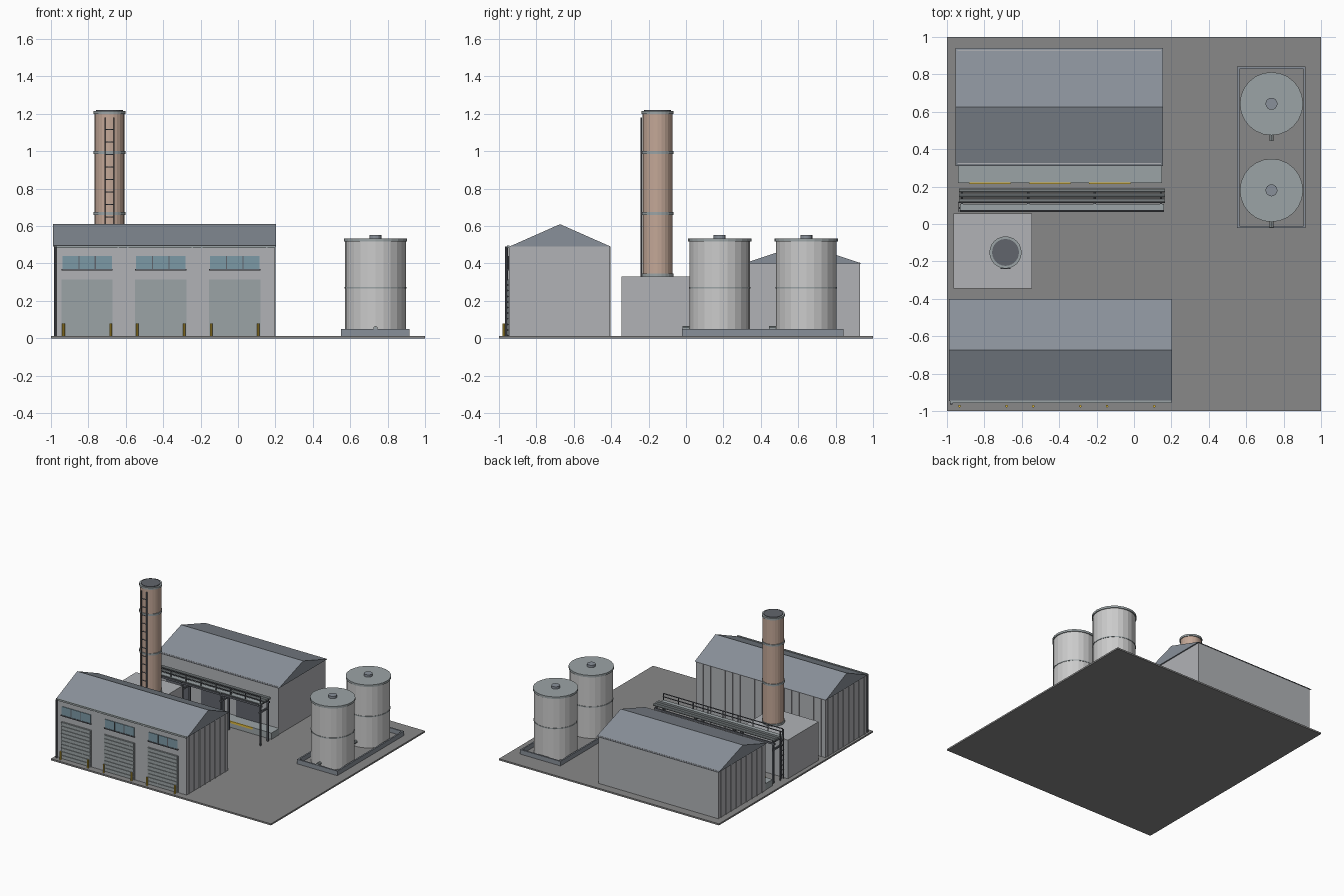
import bpy, bmesh, math
from mathutils import Vector

if "Cube" in bpy.data.objects:
    bpy.data.objects.remove(bpy.data.objects["Cube"])


def mat(name, r, g, b):
    m = bpy.data.materials.new(name)
    m.diffuse_color = (r, g, b, 1)
    m.use_nodes = True
    m.node_tree.nodes["Principled BSDF"].inputs["Base Color"].default_value = m.diffuse_color
    return m


ROOF = mat("slate", .25, .28, .32)
DOOR = mat("door_grey", .33, .37, .38)
GLASS = mat("glass", .2, .32, .38)
BRICK = mat("brick", .55, .39, .31)
YELLOW = mat("yellow", .75, .5, .05)
STEEL = mat("steel", .12, .13, .15)
GROUND = mat("asphalt", .25, .25, .25)
WALL = mat("wall", .44, .45, .47)
TANK = mat("tank", .58, .58, .55)
G = 0.013  # ground level


def finish(name, bm, material):
    bmesh.ops.recalc_face_normals(bm, faces=bm.faces)
    me = bpy.data.meshes.new(name)
    bm.to_mesh(me)
    bm.free()
    me.materials.append(material)
    ob = bpy.data.objects.new(name, me)
    bpy.context.collection.objects.link(ob)
    return ob


def add_box(bm, x0, x1, y0, y1, z0, z1):
    v = bmesh.ops.create_cube(bm, size=1)["verts"]
    for p in v:
        p.co = ((x0 + x1) / 2 + p.co.x * (x1 - x0),
                (y0 + y1) / 2 + p.co.y * (y1 - y0),
                (z0 + z1) / 2 + p.co.z * (z1 - z0))


def boxes(name, material, items):
    bm = bmesh.new()
    for b in items:
        add_box(bm, *b)
    return finish(name, bm, material)


def rods(name, material, items, n=8):
    """Cylinders given as (start, end, radius)."""
    bm = bmesh.new()
    for a, b, r in items:
        a, b = Vector(a), Vector(b)
        d = b - a
        v = bmesh.ops.create_cone(bm, segments=n, radius1=r, radius2=r,
                                  depth=d.length, cap_ends=True)["verts"]
        bmesh.ops.rotate(bm, verts=v, matrix=Vector((0, 0, 1)).rotation_difference(d).to_matrix())
        bmesh.ops.translate(bm, verts=v, vec=(a + b) / 2)
    return finish(name, bm, material)


def disc(x, y, z0, z1, r):
    return ((x, y, z0), (x, y, z1), r)


def gable_roof(name, x0, x1, y0, y1, z0, z1):
    bm = bmesh.new()
    prof = [(y0, z0), (y1, z0), ((y0 + y1) / 2, z1)]
    f = bm.faces.new([bm.verts.new((x0, y, z)) for y, z in prof])
    ext = bmesh.ops.extrude_face_region(bm, geom=[f])["geom"]
    bmesh.ops.translate(bm, vec=(x1 - x0, 0, 0),
                        verts=[g for g in ext if isinstance(g, bmesh.types.BMVert)])
    finish(name, bm, ROOF)


# Ground slab
boxes("ground", GROUND, [(-1, 1, -1, 1, 0, G)])

# Front workshop: walls, roof, gutter, downpipe
boxes("workshop_walls", WALL, [(-.98, .195, -.945, -.41, G, .49)])
gable_roof("workshop_roof", -.99, .203, -.945, -.402, .49, .61)
boxes("workshop_gutter", DOOR, [(-.985, .2, -.957, -.945, .482, .496)])
rods("workshop_downpipe", STEEL, [disc(-.977, -.96, G, .49, .007)])

# Wall ribs on both ends, the back and between the doors
ribs = []
for i in range(8):
    y = -.912 + i * .067
    ribs += [(.195, .2, y - .004, y + .004, G, .49), (-.985, -.98, y - .004, y + .004, G, .49)]
for i in range(17):
    x = -.94 + i * .067
    ribs.append((x - .004, x + .004, -.41, -.405, G, .49))
for x in (-.64, -.59, -.245, -.195, .155):
    ribs.append((x - .004, x + .004, -.95, -.945, G, .49))
boxes("workshop_ribs", WALL, ribs)

# Roller doors with slats, windows, bollards
slats, panes, bars, posts = [], [], [], []
for c in (-.807, -.413, -.018):
    slats.append((c - .137, c + .137, -.951, -.945, G, .315))
    for i in range(10):
        z = G + .004 + i * .03
        slats.append((c - .132, c + .132, -.956, -.951, z, z + .025))
    panes.append((c - .132, c + .132, -.95, -.945, .37, .44))
    bars += [(c + s * .044 - .003, c + s * .044 + .003, -.953, -.945, .37, .44) for s in (-1, 1)]
    bars.append((c - .137, c + .137, -.954, -.945, .362, .37))
    posts += [disc(c + s * .126, -.974, G, .08, .007) for s in (-1, 1)]
boxes("roller_doors", DOOR, slats)
boxes("workshop_windows", GLASS, panes)
boxes("window_bars", STEEL, bars)
rods("bollards", YELLOW, posts)

# Back warehouse with loading dock
boxes("warehouse_walls", WALL, [(-.945, .145, .32, .93, G, .405)])
gable_roof("warehouse_roof", -.955, .155, .31, .94, .4, .505)
boxes("warehouse_ribs", WALL, [(-.95, -.945, .36 + i * .067, .368 + i * .067, G, .4)
                               for i in range(9)])
boxes("loading_dock", DOOR, [(-.942, .15, .22, .32, G, .065)])
docks = (-.77, -.45, -.13)
boxes("dock_doors", STEEL, [(c - .105, c + .105, .312, .32, .065, .26) for c in docks])
boxes("dock_edges", YELLOW, [(c - .11, c + .11, .215, .222, .05, .067) for c in docks])

# Boiler house and chimney
boxes("boiler_house", WALL, [(-.965, -.545, -.345, .055, G, .33)])
cx, cy = -.687, -.152
rods("chimney", BRICK, [disc(cx, cy, .33, 1.215, .08)], 24)
rods("chimney_bands", DOOR, [disc(cx, cy, z - .008, z + .008, .086)
                             for z in (.338, .667, .992, 1.208)], 24)
rods("chimney_mouth", STEEL, [disc(cx, cy, 1.2, 1.221, .072)], 24)
ly = cy - .086
rods("chimney_ladder", STEEL,
     [disc(cx + s * .024, ly, .33, 1.18, .004) for s in (-1, 1)] +
     [((cx - .024, ly, .38 + i * .067), (cx + .024, ly, .38 + i * .067), .003)
      for i in range(12)], 6)

# Pipe rack: frames, pipes, walkway, handrail, ladder
frames = []
for i in range(4):
    x = -.92 + i * .355
    frames += [(x - .006, x + .006, y - .006, y + .006, G, .35) for y in (.085, .18)]
    frames += [(x - .006, x + .006, .068, .19, z, z + .014) for z in (.28, .345)]
frames += [(-.935, .16, y - .005, y + .005, .33, .345) for y in (.085, .18)]
boxes("rack_frames", STEEL, frames)
rods("rack_pipes", DOOR, [((-.935, y, .37), (.165, y, .37), .011) for y in (.18, .152, .124)], 10)
boxes("rack_walkway", DOOR, [(-.93, .16, .065, .106, .359, .366)])
rods("rack_handrail", STEEL,
     [((-.93, .07, z), (.16, .07, z), .004) for z in (.393, .42)] +
     [disc(-.928 + i * .1355, .07, .36, .42, .004) for i in range(9)], 6)
rods("rack_ladder", STEEL,
     [disc(-.937, y, G, .42, .004) for y in (.07, .115)] +
     [((-.937, .07, .05 + i * .04), (-.937, .115, .05 + i * .04), .003) for i in range(8)], 6)

# Storage tanks inside a low bund wall
x0, x1, y0, y1, t = .552, .918, -.022, .842, .012
boxes("bund_wall", ROOF, [(x0, x1, y0, y0 + t, G, .05), (x0, x1, y1 - t, y1, G, .05),
                          (x0, x0 + t, y0 + t, y1 - t, G, .05), (x1 - t, x1, y0 + t, y1 - t, G, .05)])
tx = .735
for i, ty in enumerate((.18, .643)):
    rods(f"tank_{i}", TANK, [disc(tx, ty, G, .52, .162)], 24)
    rods(f"tank_band_{i}", DOOR, [disc(tx, ty, .266, .274, .165)], 24)
    rods(f"tank_lid_{i}", DOOR, [disc(tx, ty, .517, .534, .169)], 24)
    rods(f"tank_vent_{i}", ROOF, [disc(tx, ty, .53, .553, .032)], 16)
    rods(f"tank_outlet_{i}", DOOR, [((tx, ty - .2, .053), (tx, ty - .15, .053), .012)], 10)
